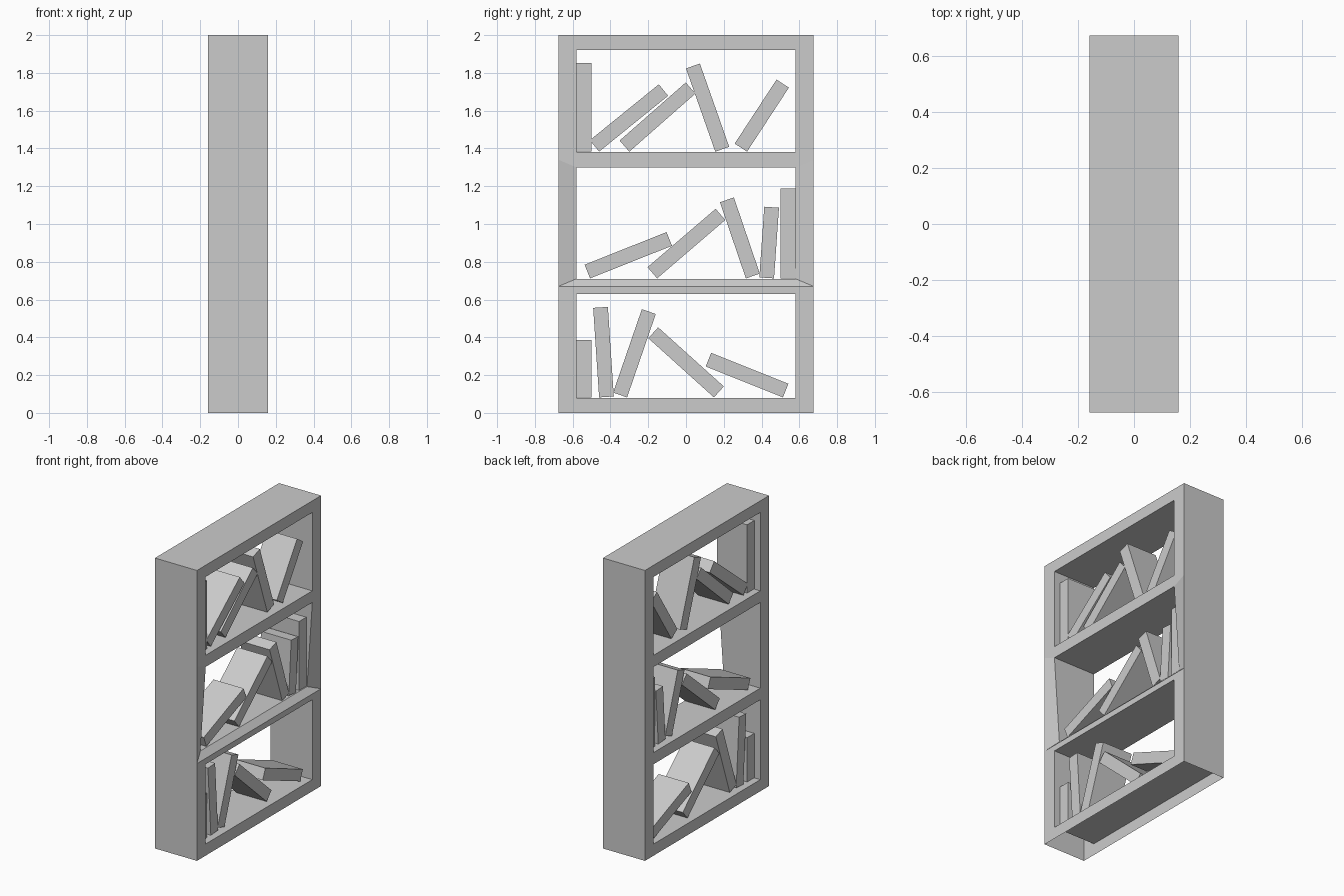
import bpy, bmesh
from math import sin, cos, radians

if "Cube" in bpy.data.objects:
    bpy.data.objects.remove(bpy.data.objects["Cube"])

HX, HY, IY = 0.16, 0.675, 0.58          # half depth, half width, half opening
BOOK_X, THICK = 0.115, 0.078
LEVELS = [0, 0.67, 1.34, 2.0]
OPENINGS = [(0.08, 0.63), (0.71, 1.30), (1.38, 1.92)]


def finish(bm, name):
    bmesh.ops.recalc_face_normals(bm, faces=bm.faces)
    me = bpy.data.meshes.new(name)
    bm.to_mesh(me)
    bm.free()
    ob = bpy.data.objects.new(name, me)
    bpy.context.collection.objects.link(ob)
    return ob


# Shelf carcass: hollow shell with three openings and an open underside
bm = bmesh.new()
outer = {(sx, sy, i): bm.verts.new((sx * HX, sy * HY, z))
         for sx in (-1, 1) for sy in (-1, 1) for i, z in enumerate(LEVELS)}
for i, (z0, z1) in enumerate(OPENINGS):
    corners = [(-1, 0), (1, 0), (1, 1), (-1, 1)]
    inner_rings = []
    for sx in (-1, 1):
        out = [outer[sx, sy, i + t] for sy, t in corners]
        inn = []
        for sy, t in corners:
            # front lip of the middle shelf slopes inward
            lip = 0.04 if (sx == 1 and i == 1 and t == 0) else 0
            inn.append(bm.verts.new((sx * HX - lip, sy * IY, (z0, z1)[t])))
        inner_rings.append(inn)
        for k in range(4):
            n = (k + 1) % 4
            bm.faces.new((out[k], out[n], inn[n], inn[k]))
    a, b = inner_rings
    for k in range(4):
        n = (k + 1) % 4
        bm.faces.new((a[k], a[n], b[n], b[k]))
    for sy in (-1, 1):
        bm.faces.new((outer[-1, sy, i], outer[1, sy, i],
                      outer[1, sy, i + 1], outer[-1, sy, i + 1]))
bm.faces.new([outer[k] for k in ((-1, -1, 3), (1, -1, 3), (1, 1, 3), (-1, 1, 3))])
finish(bm, "bookcase_frame")


def book(name, y, z, angle, length):
    """Box resting on its lowest corner (y, z), long edge at the given angle."""
    a = radians(angle)
    u = (cos(a) * length, sin(a) * length)
    side = 1 if angle <= 90 else -1
    v = (-sin(a) * THICK * side, cos(a) * THICK * side)
    prof = [(y, z), (y + u[0], z + u[1]),
            (y + u[0] + v[0], z + u[1] + v[1]), (y + v[0], z + v[1])]
    bm = bmesh.new()
    face = bm.faces.new([bm.verts.new((-BOOK_X, p, q)) for p, q in prof])
    ext = bmesh.ops.extrude_face_region(bm, geom=[face])
    bmesh.ops.translate(bm, vec=(2 * BOOK_X, 0, 0),
                        verts=[e for e in ext["geom"] if isinstance(e, bmesh.types.BMVert)])
    finish(bm, name)


# Books per shelf: lowest corner y, tilt, length
BOOKS = {
    "bottom": (0.082, [(-0.501, 90, 0.305), (-0.46, 93.8, 0.475), (-0.312, 71, 0.467),
                       (0.148, 138, 0.468), (0.513, 158.2, 0.44)]),
    "middle": (0.712, [(-0.508, 21.7, 0.467), (-0.153, 40.6, 0.475), (0.317, 108.8, 0.426),
                       (0.466, 86, 0.375), (0.579, 90, 0.475)]),
    "top": (1.383, [(-0.501, 90, 0.47), (-0.46, 39, 0.47), (-0.30, 41.3, 0.466),
                    (0.155, 109.4, 0.467), (0.323, 56.8, 0.405)]),
}
for shelf, (z, rows) in BOOKS.items():
    for n, (y, ang, ln) in enumerate(rows, 1):
        book(f"{shelf}_shelf_book_{n}", y, z, ang, ln)
